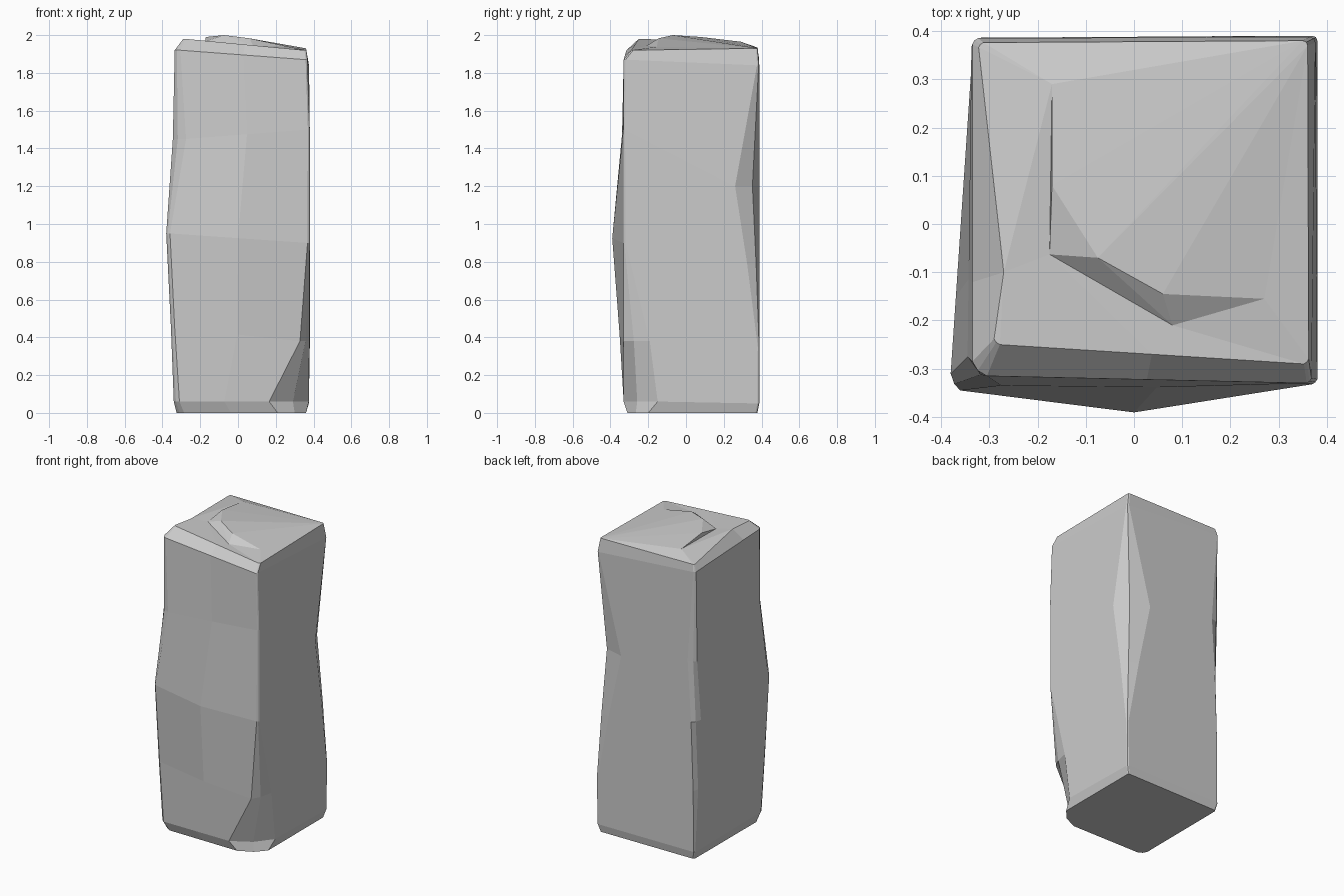
import bpy, bmesh
from mathutils import Vector
from mathutils.geometry import delaunay_2d_cdt

if "Cube" in bpy.data.objects:
    bpy.data.objects.remove(bpy.data.objects["Cube"])

# Corner edges from base to top: (z, x, y, chamfer along x, chamfer along y)
front_left = [(0, -.325, -.305, .04, .04), (.06, -.34, -.33, .03, .04),
              (.45, -.355, -.335, .02, .025), (.95, -.38, -.345, .02, .035),
              (1.45, -.345, -.335, .07, .06), (1.92, -.335, -.315, .03, .03),
              (1.98, -.29, -.25, .012, .012)]
front_right = [(0, .36, -.31, .15, .11), (.06, .375, -.33, .21, .18),
               (.38, .378, -.332, .05, .14), (.9, .38, -.332, .012, .012),
               (1.5, .38, -.332, .01, .01), (1.87, .368, -.33, .01, .01),
               (1.92, .362, -.29, .01, .01)]
back_right = [(0, .36, .378, .01, .01), (.05, .375, .388, .01, .01),
              (.35, .38, .39, .01, .01), (.78, .38, .39, .09, .065),
              (1.2, .38, .388, .18, .128), (1.84, .376, .388, .012, .012),
              (1.93, .36, .38, .01, .01)]
back_left = [(0, -.322, .375, .01, .01), (.05, -.335, .384, .01, .02),
             (.45, -.337, .386, .015, .11), (.9, -.337, .386, .03, .06),
             (1.3, -.337, .386, .055, .02), (1.89, -.335, .385, .012, .012),
             (1.935, -.322, .376, .01, .01)]
front_bulge = [0, 0, .018, .052, .005, 0, 0]


def chamfer(c, sx, sy, start_on_x, rounding):
    """Three points replacing one corner; sx, sy point inward."""
    z, x, y, cx, cy = c
    corner = Vector((x, y, z))
    on_x = Vector((x + sx * cx, y, z))
    on_y = Vector((x, y + sy * cy, z))
    mid = ((on_x + on_y) / 2).lerp(corner, rounding)
    return [on_x, mid, on_y] if start_on_x else [on_y, mid, on_x]


bm = bmesh.new()
rings = []
for i in range(7):
    fl = chamfer(front_left[i], 1, 1, False, .25)
    fr = chamfer(front_right[i], -1, 1, True, .2)
    br = chamfer(back_right[i], -1, -1, False, .43)
    bl = chamfer(back_left[i], 1, -1, True, .3)
    front = (fl[2] + fr[0]) / 2 - Vector((0, front_bulge[i], 0))
    if i == 3:
        front.x = 0
    left = bl[2].lerp(fl[0], .75)
    if i == 6:
        left = Vector((-.27, -.1, 1.975))
    pts = fl + [front] + fr + br + bl + [left]
    rings.append([bm.verts.new(p) for p in pts])

# Side walls and base
n = len(rings[0])
for a, b in zip(rings, rings[1:]):
    for j in range(n):
        k = (j + 1) % n
        bm.faces.new((a[j], a[k], b[k], b[j]))
bm.faces.new(rings[0][::-1])

# Top surface with a broken curved ledge
ledge = [(-.17, .29, 1.965), (-.17, .08, 1.99), (-.075, -.07, 2.0),
         (.06, -.145, 1.983), (.27, -.155, 1.938),
         (-.175, -.063, 1.965), (.08, -.21, 1.943)]
top = rings[-1] + [bm.verts.new(p) for p in ledge]
edges = [(n + a, n + b) for a, b in
         ((0, 1), (1, 2), (2, 3), (3, 4), (0, 5), (5, 6), (6, 4), (2, 5), (3, 6))]
res = delaunay_2d_cdt([v.co.to_2d() for v in top], edges, [list(range(n))], 1, 1e-6)
for f in res[2]:
    bm.faces.new([top[res[3][v][0]] for v in f])

bmesh.ops.recalc_face_normals(bm, faces=bm.faces[:])
mesh = bpy.data.meshes.new("stone_pillar")
bm.to_mesh(mesh)
bm.free()
pillar = bpy.data.objects.new("stone_pillar", mesh)
bpy.context.collection.objects.link(pillar)
